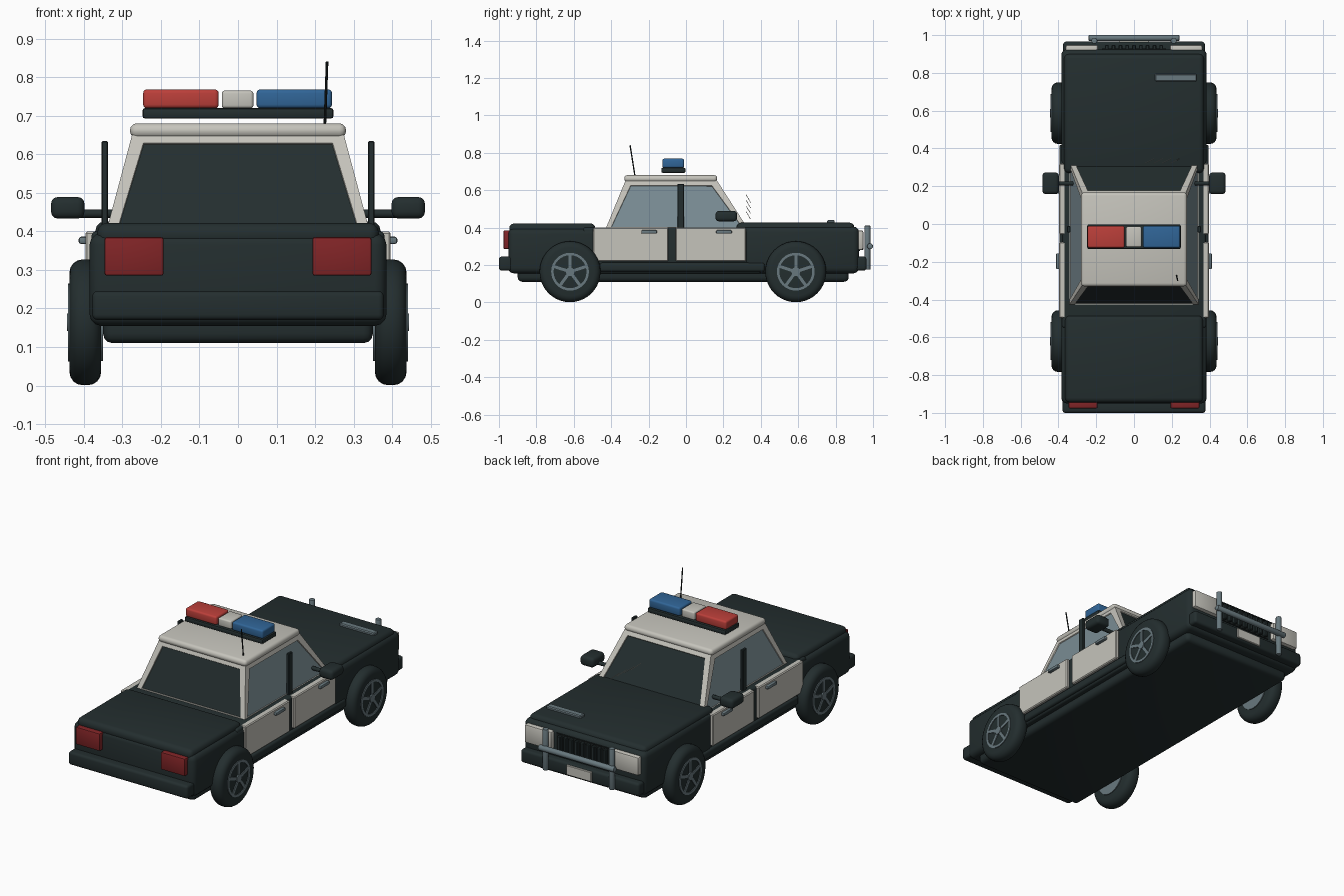
import bpy, bmesh, math
from mathutils import Vector, Matrix

if "Cube" in bpy.data.objects:
    bpy.data.objects.remove(bpy.data.objects["Cube"])


def material(name, rgb):
    m = bpy.data.materials.new(name)
    m.diffuse_color = (*rgb, 1)
    m.use_nodes = True
    m.node_tree.nodes["Principled BSDF"].inputs["Base Color"].default_value = m.diffuse_color
    return m


DARK = material("dark paint", (0.017, 0.027, 0.028))
BLACK = material("black rubber", (0.010, 0.014, 0.014))
WHITE = material("off white paint", (0.56, 0.55, 0.50))
GLASS = material("blue grey glass", (0.19, 0.26, 0.29))
STEEL = material("steel", (0.14, 0.19, 0.21))
RED = material("red beacon", (0.50, 0.05, 0.042))
BLUE = material("blue beacon", (0.03, 0.13, 0.31))
TAIL = material("tail light red", (0.22, 0.018, 0.02))


def finish(name, bm, *mats):
    bmesh.ops.recalc_face_normals(bm, faces=bm.faces[:])
    me = bpy.data.meshes.new(name)
    bm.to_mesh(me)
    bm.free()
    for m in mats:
        me.materials.append(m)
    me.shade_smooth()
    me.set_sharp_from_angle(angle=math.radians(35))
    ob = bpy.data.objects.new(name, me)
    bpy.context.collection.objects.link(ob)
    return ob


def box(name, x, y, z, mat, bevel=0.0, seg=3):
    """Bevelled box given as (low, high) spans."""
    bm = bmesh.new()
    bmesh.ops.create_cube(bm, size=1)
    for v in bm.verts:
        v.co = [(s[0] + s[1]) / 2 + c * abs(s[1] - s[0]) for c, s in zip(v.co, (x, y, z))]
    if bevel:
        bmesh.ops.bevel(bm, geom=bm.edges[:], offset=bevel, segments=seg,
                        profile=0.5, affect='EDGES', clamp_overlap=True)
    return finish(name, bm, mat)


def rod(name, a, b, r, mat, sides=16, bevel=0.0, seg=3):
    """Cylinder from point a to point b."""
    a, b = Vector(a), Vector(b)
    bm = bmesh.new()
    bmesh.ops.create_cone(bm, cap_ends=True, segments=sides, radius1=r, radius2=r, depth=(b - a).length)
    if bevel:
        rim = [e for e in bm.edges if abs(e.verts[0].co.z - e.verts[1].co.z) < 1e-5]
        bmesh.ops.bevel(bm, geom=rim, offset=bevel, segments=seg,
                        profile=0.5, affect='EDGES', clamp_overlap=True)
    turn = (b - a).to_track_quat('Z', 'Y').to_matrix().to_4x4()
    bm.transform(Matrix.Translation((a + b) / 2) @ turn)
    return finish(name, bm, mat)


# Lower body
box("chassis", (-0.35, 0.35), (-0.9, 0.87), (0.11, 0.2), DARK, 0.025)
box("middle_body", (-0.38, 0.38), (-0.55, 0.4), (0.155, 0.4), DARK, 0.012)
box("rear_body", (-0.385, 0.385), (-0.95, -0.46), (0.155, 0.395), DARK, 0.03)
box("boot_lid", (-0.365, 0.365), (-0.945, -0.485), (0.36, 0.422), DARK, 0.025)
box("front_body", (-0.385, 0.385), (0.31, 0.925), (0.155, 0.405), DARK, 0.03)
box("bonnet", (-0.37, 0.37), (0.27, 0.9), (0.36, 0.426), DARK, 0.025)
box("rear_bumper", (-0.378, 0.378), (-1.0, -0.92), (0.17, 0.245), DARK, 0.014)
box("front_bumper", (-0.375, 0.375), (0.88, 0.965), (0.17, 0.245), DARK, 0.014)

# Cabin with inset windows
bm = bmesh.new()
bmesh.ops.create_cube(bm, size=2)
for v in bm.verts:
    top = v.co.z > 0
    yf, yb = (0.16, -0.32) if top else (0.34, -0.435)
    v.co = (v.co.x * (0.272 if top else 0.347), yf if v.co.y > 0 else yb, 0.66 if top else 0.38)
bm.normal_update()
walls = [f for f in bm.faces if abs(f.normal.z) < 0.9]
bmesh.ops.inset_individual(bm, faces=walls, thickness=0.043, depth=0)
bmesh.ops.inset_individual(bm, faces=walls, thickness=0.002, depth=-0.005)
for f in walls:
    f.material_index = 1 if abs(f.normal.x) > 0.5 else 2
finish("cabin", bm, WHITE, GLASS, DARK)
box("roof", (-0.28, 0.28), (-0.33, 0.167), (0.642, 0.68), WHITE, 0.017)

# Side fittings
for s, side in ((-1, "left"), (1, "right")):
    box(f"{side}_rear_door", (s * 0.36, s * 0.396), (-0.497, -0.095), (0.22, 0.4), WHITE, 0.005, 1)
    box(f"{side}_front_door", (s * 0.36, s * 0.396), (-0.055, 0.32), (0.22, 0.4), WHITE, 0.005, 1)
    box(f"{side}_sill", (s * 0.34, s * 0.395), (-0.46, 0.42), (0.165, 0.212), DARK, 0.012)
    box(f"{side}_window_post", (s * 0.337, s * 0.354), (-0.046, -0.01), (0.385, 0.634), DARK, 0.003, 1)
    for y in (-0.197, 0.203):
        box(f"{side}_door_handle", (s * 0.385, s * 0.413), (y - 0.042, y + 0.042),
            (0.367, 0.386), STEEL, 0.006, 2)
    rod(f"{side}_mirror_arm", (s * 0.32, 0.215, 0.446), (s * 0.42, 0.215, 0.446), 0.011, DARK, 12)
    box(f"{side}_mirror", (s * 0.398, s * 0.485), (0.158, 0.273), (0.433, 0.489), DARK, 0.018)
    box(f"{side}_tail_light", (s * 0.193, s * 0.346), (-0.976, -0.93), (0.285, 0.385), TAIL, 0.006, 2)
    box(f"{side}_headlight", (s * 0.19, s * 0.362), (0.9, 0.948), (0.28, 0.385), WHITE, 0.01, 2)
    rod(f"{side}_bull_bar_post", (s * 0.21, 0.97, 0.175), (s * 0.21, 0.97, 0.41), 0.016, STEEL, 16, 0.004, 2)

    # Wheels
    for yc, end in ((-0.62, "rear"), (0.587, "front")):
        name, zc = f"{side}_{end}", 0.164
        rod(name + "_tyre", (s * 0.355, yc, zc), (s * 0.437, yc, zc), 0.163, DARK, 40, 0.034, 4)
        rod(name + "_inner_rim", (s * 0.35, yc, zc), (s * 0.38, yc, zc), 0.1, STEEL, 32)
        bm = bmesh.new()
        n = 32
        loops = []
        for r, x in ((0.101, 0.434), (0.101, 0.441), (0.088, 0.441), (0.088, 0.434)):
            loops.append([bm.verts.new((s * x, yc + r * math.cos(math.tau * i / n),
                                        zc + r * math.sin(math.tau * i / n))) for i in range(n)])
        for k in range(4):
            p, q = loops[k], loops[(k + 1) % 4]
            for i in range(n):
                j = (i + 1) % n
                bm.faces.new((p[i], p[j], q[j], q[i]))
        finish(name + "_rim_ring", bm, STEEL)
        rod(name + "_hub", (s * 0.43, yc, zc), (s * 0.444, yc, zc), 0.023, STEEL, 20)
        for i in range(5):
            bm = bmesh.new()
            bmesh.ops.create_cube(bm, size=1)
            bmesh.ops.scale(bm, vec=(0.008, 0.016, 0.085), verts=bm.verts)
            bmesh.ops.translate(bm, vec=(s * 0.437, 0, 0.05), verts=bm.verts)
            bm.transform(Matrix.Translation((0, yc, zc)) @ Matrix.Rotation(math.tau * i / 5, 4, 'X'))
            finish(name + "_spoke", bm, STEEL)

# Nose details
box("grille_back", (-0.17, 0.17), (0.91, 0.93), (0.275, 0.38), BLACK)
for i in range(9):
    x = -0.144 + i * 0.036
    box("grille_slat", (x - 0.01, x + 0.01), (0.92, 0.948), (0.28, 0.375), DARK, 0.004, 1)
rod("bull_bar_rail", (-0.24, 0.984, 0.3), (0.24, 0.984, 0.3), 0.016, STEEL, 16, 0.004, 2)
box("number_plate", (-0.08, 0.08), (0.96, 0.972), (0.18, 0.237), WHITE, 0.003, 1)
box("bonnet_trim", (0.112, 0.332), (0.755, 0.795), (0.42, 0.44), STEEL, 0.005, 1)

# Roof beacons and aerial
box("beacon_base", (-0.248, 0.248), (-0.132, -0.003), (0.692, 0.72), DARK, 0.008, 2)
box("red_beacon", (-0.246, -0.05), (-0.126, -0.01), (0.719, 0.768), RED, 0.01)
box("centre_beacon", (-0.042, 0.04), (-0.122, -0.014), (0.719, 0.765), WHITE, 0.008)
box("blue_beacon", (0.048, 0.244), (-0.126, -0.01), (0.719, 0.768), BLUE, 0.01)
rod("aerial", (0.225, -0.272, 0.67), (0.231, -0.299, 0.84), 0.0035, BLACK, 8)

# Glint lines in front of the windscreen
for i in range(4):
    x, z = 0.06 + 0.045 * i, 0.575 - 0.03 * i
    rod("windscreen_glint", (x, 0.322, z), (x + 0.045, 0.345, z - 0.04), 0.0015, WHITE, 6)
